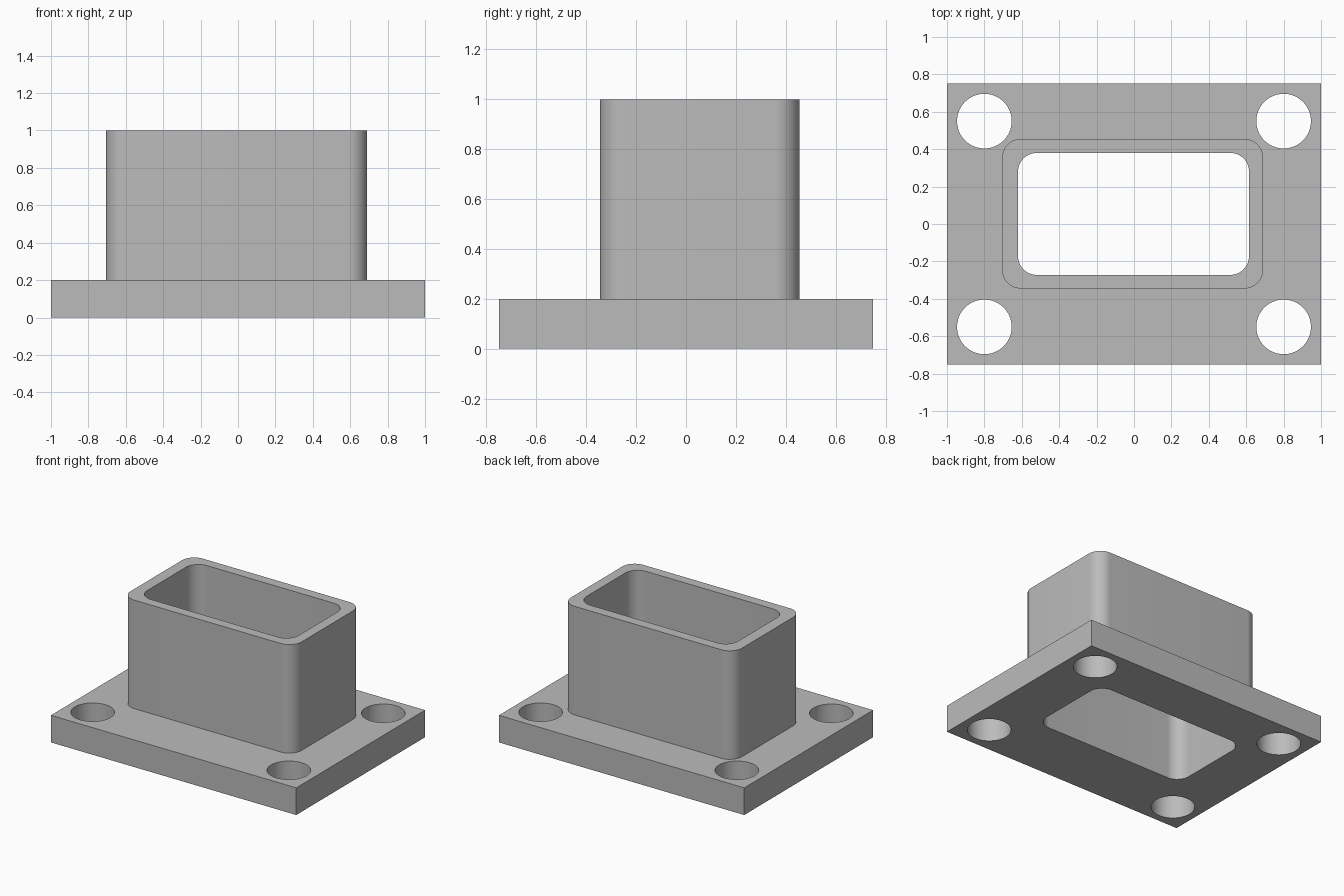
import bpy
import bmesh
from math import sin, cos, pi, radians

default = bpy.data.objects.get("Cube")
if default:
    bpy.data.objects.remove(default, do_unlink=True)

# Material
grey = bpy.data.materials.new("plain_grey")
grey.use_nodes = True
colour = (0.5, 0.5, 0.5, 1)
grey.diffuse_color = colour
grey.node_tree.nodes["Principled BSDF"].inputs["Base Color"].default_value = colour


def rounded_rect(x0, x1, y0, y1, r, steps=14):
    """Counter-clockwise outline with quarter-circle corners."""
    centres = [(x1 - r, y1 - r), (x0 + r, y1 - r), (x0 + r, y0 + r), (x1 - r, y0 + r)]
    points = []
    for corner, (cx, cy) in enumerate(centres):
        for i in range(steps + 1):
            a = pi / 2 * (corner + i / steps)
            points.append((cx + r * cos(a), cy + r * sin(a)))
    return points


def circle(cx, cy, r, steps=64):
    return [(cx + r * cos(2 * pi * i / steps), cy + r * sin(2 * pi * i / steps))
            for i in range(steps)]


def prism(name, outline, z0, z1):
    """Upright solid made from a flat outline."""
    bm = bmesh.new()
    base = bm.faces.new([bm.verts.new((x, y, z0)) for x, y in outline])
    grown = bmesh.ops.extrude_face_region(bm, geom=[base], use_keep_orig=True)["geom"]
    top = [v for v in grown if isinstance(v, bmesh.types.BMVert)]
    bmesh.ops.translate(bm, verts=top, vec=(0, 0, z1 - z0))
    bmesh.ops.recalc_face_normals(bm, faces=bm.faces)
    mesh = bpy.data.meshes.new(name)
    bm.to_mesh(mesh)
    bm.free()
    mesh.materials.append(grey)
    obj = bpy.data.objects.new(name, mesh)
    bpy.context.scene.collection.objects.link(obj)
    return obj


# Base plate, with the upright tube joined to it
body = prism("flanged_tube", [(-1, -.75), (1, -.75), (1, .75), (-1, .75)], 0, .2)
tube = prism("tube_block", rounded_rect(-.705, .69, -.345, .455, .1), .1, 1)

# Cutters: the bore through tube and plate, and four bolt holes
cutters = [prism("bore_cutter", rounded_rect(-.62, .615, -.272, .38, .1), -.2, 1.2)]
for sx in (-1, 1):
    for sy in (-1, 1):
        cutters.append(prism("bolt_hole_cutter", circle(.8 * sx, .55 * sy, .146), -.2, .4))

for helper, operation in [(tube, 'UNION')] + [(c, 'DIFFERENCE') for c in cutters]:
    mod = body.modifiers.new(helper.name, 'BOOLEAN')
    mod.operation = operation
    mod.solver = 'EXACT'
    mod.object = helper
    helper.hide_render = True

# Bake the joined body and drop the helpers
bpy.context.view_layer.update()
evaluated = body.evaluated_get(bpy.context.evaluated_depsgraph_get())
body.data = bpy.data.meshes.new_from_object(evaluated)
body.modifiers.clear()
for helper in [tube] + cutters:
    bpy.data.objects.remove(helper, do_unlink=True)

# Smooth the rounded walls, keep the rims sharp
bpy.ops.object.select_all(action='DESELECT')
body.select_set(True)
bpy.context.view_layer.objects.active = body
bpy.ops.object.shade_smooth_by_angle(angle=radians(30))
